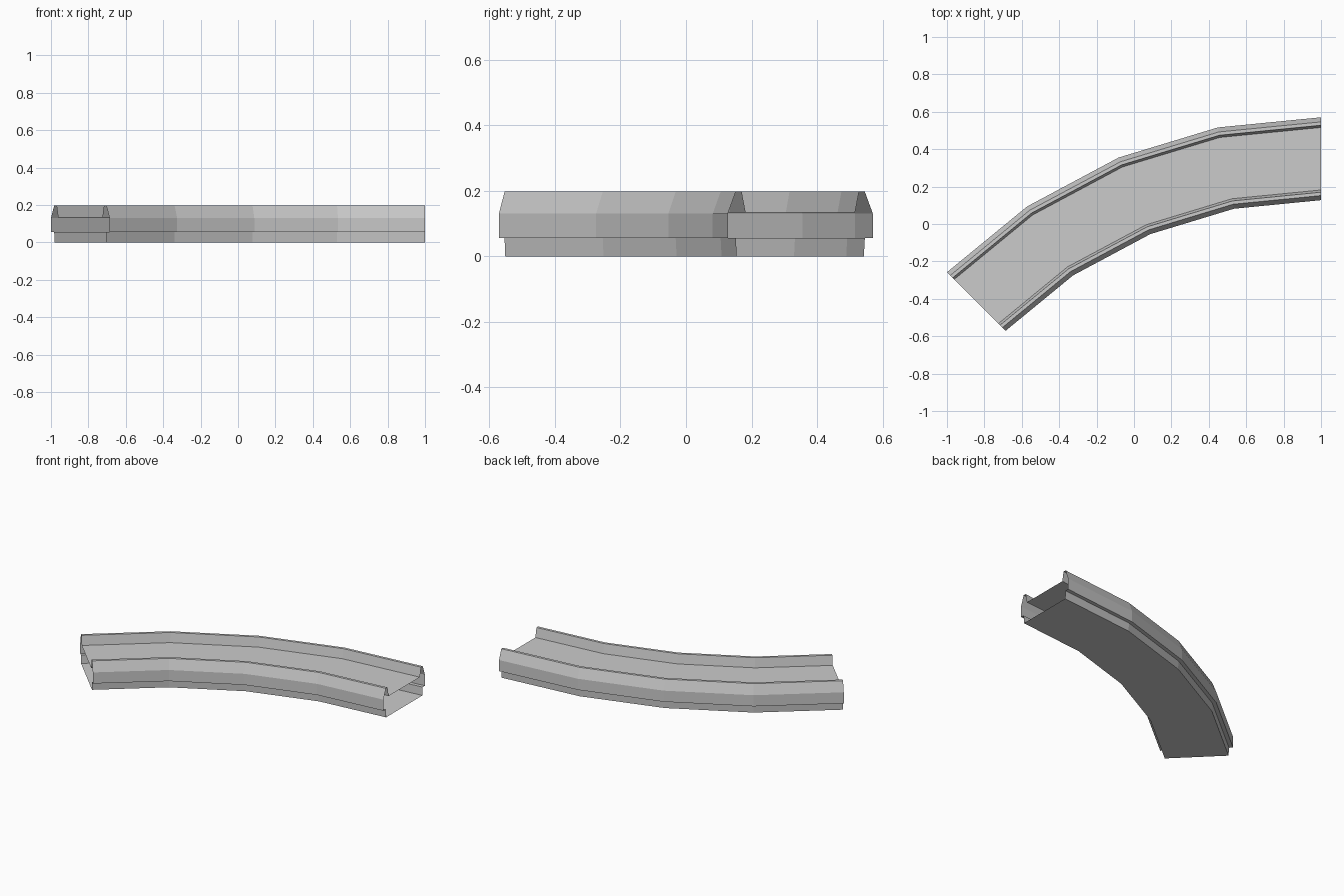
import bpy, bmesh, math

if "Cube" in bpy.data.objects:
    bpy.data.objects.remove(bpy.data.objects["Cube"])

# 45 degree curve, four straight segments
CX, CY, RADIUS, SEGS = 1.0, -2.258, 2.607, 4

# Right half of the track cross-section: (offset from centreline, height)
half = [(0.194, 0.0), (0.197, 0.055), (0.2215, 0.055), (0.2215, 0.13),
        (0.197, 0.197), (0.179, 0.197), (0.167, 0.134)]
# Mirror into a closed loop: bottom, outer wall, rail, deck, rail, inner wall
profile = half + [(-o, z) for o, z in reversed(half)]


def sweep(name, section):
    """Sweep a closed section along the arc, leaving the ends open."""
    bm = bmesh.new()
    rings = []
    for i in range(SEGS + 1):
        a = math.radians(90 + 45 * i / SEGS)
        rings.append([bm.verts.new((CX + (RADIUS + o) * math.cos(a),
                                    CY + (RADIUS + o) * math.sin(a), z))
                      for o, z in section])
    n = len(section)
    for r0, r1 in zip(rings, rings[1:]):
        for j in range(n):
            k = (j + 1) % n
            bm.faces.new((r0[j], r0[k], r1[k], r1[j]))
    bmesh.ops.recalc_face_normals(bm, faces=bm.faces)
    me = bpy.data.meshes.new(name)
    bm.to_mesh(me)
    bm.free()
    ob = bpy.data.objects.new(name, me)
    bpy.context.collection.objects.link(ob)
    return ob


# Hollow curved track with raised side rails
sweep("curved_track", profile)
